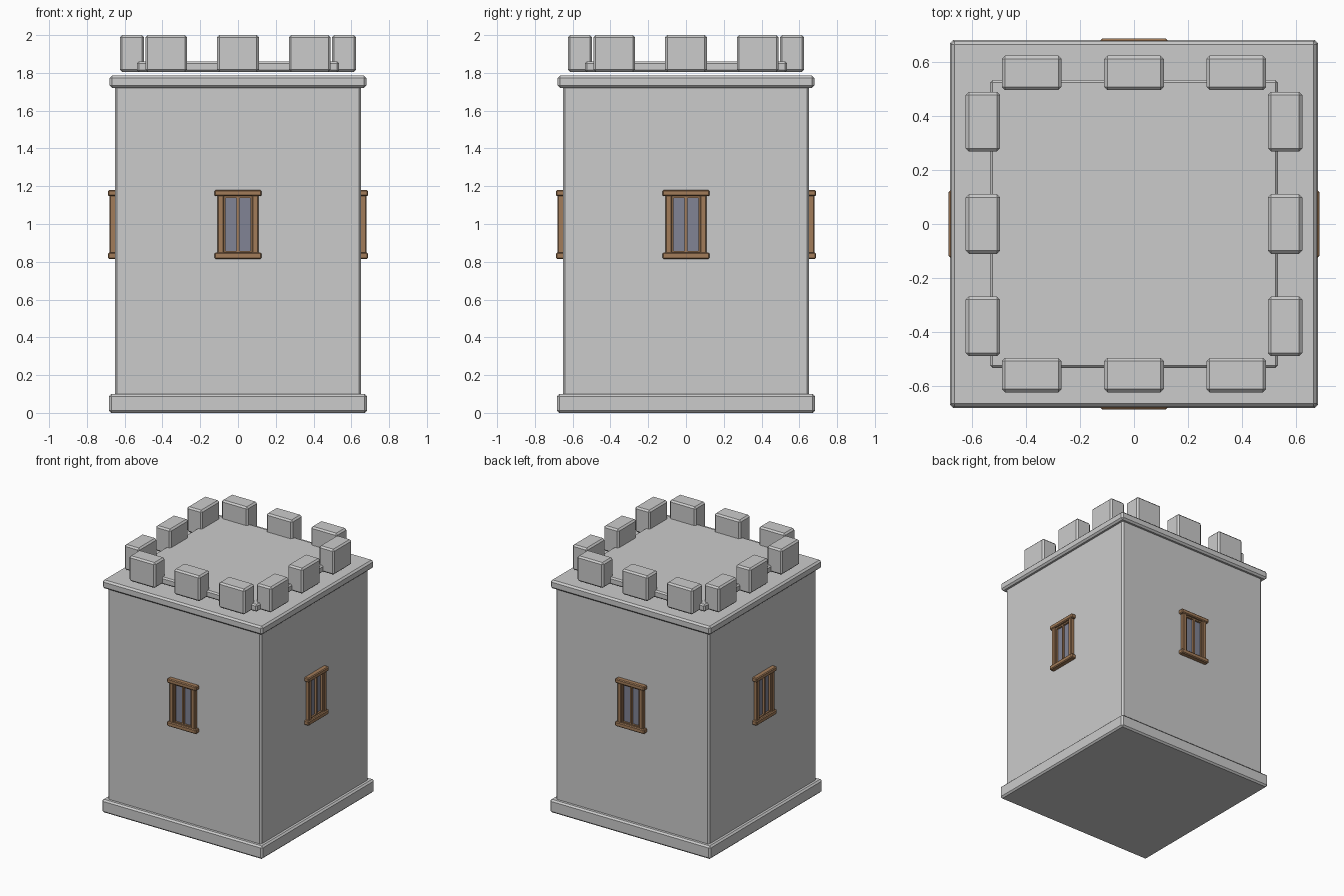
import bpy, bmesh
from math import pi
from mathutils import Matrix, Vector

if "Cube" in bpy.data.objects:
    bpy.data.objects.remove(bpy.data.objects["Cube"])


def material(name, color):
    m = bpy.data.materials.new(name)
    m.diffuse_color = color
    m.use_nodes = True
    m.node_tree.nodes["Principled BSDF"].inputs["Base Color"].default_value = m.diffuse_color
    return m


WOOD = material("wood", (0.36, 0.20, 0.10, 1))
GLASS = material("glass", (0.22, 0.23, 0.30, 1))


def box(name, x, y, z, bevel=0.0, mat=None, turn=0):
    """Bevelled box from (min, max) ranges, turned about z by quarter turns."""
    bm = bmesh.new()
    bmesh.ops.create_cube(bm, size=1)
    size = Vector([r[1] - r[0] for r in (x, y, z)])
    mid = Vector([(r[0] + r[1]) / 2 for r in (x, y, z)])
    bmesh.ops.scale(bm, vec=size, verts=bm.verts)
    bmesh.ops.translate(bm, vec=mid, verts=bm.verts)
    if bevel:
        bmesh.ops.bevel(bm, geom=bm.edges[:], offset=bevel, segments=1,
                        affect='EDGES', profile=0.5)
    bmesh.ops.transform(bm, matrix=Matrix.Rotation(turn * pi / 2, 4, 'Z'), verts=bm.verts)
    me = bpy.data.meshes.new(name)
    bm.to_mesh(me)
    bm.free()
    ob = bpy.data.objects.new(name, me)
    bpy.context.collection.objects.link(ob)
    if mat:
        me.materials.append(mat)
    return ob


def slab(name, half, z, bevel):
    return box(name, (-half, half), (-half, half), z, bevel)


# Tower body, plinth, cornice and raised roof deck
slab("plinth", 0.683, (0.0, 0.10), 0.012)
slab("tower_body", 0.652, (0.05, 1.76), 0.012)
slab("cornice", 0.68, (1.72, 1.785), 0.013)
slab("roof_deck", 0.535, (1.805, 1.86), 0.01)

for side in range(4):
    # Battlements
    for i in (-1, 0, 1):
        c = i * 0.38
        box("battlement", (c - 0.111, c + 0.111), (-0.625, -0.497),
            (1.805, 2.0), 0.012, turn=side)

    # Window: glass, lintel, sill, jambs, inner trim and centre bar
    box("window_glass", (-0.075, 0.075), (-0.656, -0.64), (0.84, 1.155), 0, GLASS, side)
    for name, z in (("lintel", (1.147, 1.18)), ("sill", (0.815, 0.85))):
        box(name, (-0.124, 0.124), (-0.688, -0.645), z, 0.006, WOOD, side)
    for s in (-1, 1):
        box("jamb", sorted((s * 0.075, s * 0.108)), (-0.681, -0.645),
            (0.84, 1.155), 0.005, WOOD, side)
        box("side_trim", sorted((s * 0.066, s * 0.08)), (-0.67, -0.645),
            (0.84, 1.155), 0, WOOD, side)
    for name, z in (("top_trim", (1.137, 1.155)), ("bottom_trim", (0.84, 0.856))):
        box(name, (-0.078, 0.078), (-0.67, -0.645), z, 0, WOOD, side)
    box("centre_bar", (-0.007, 0.007), (-0.67, -0.645), (0.84, 1.155), 0, WOOD, side)
